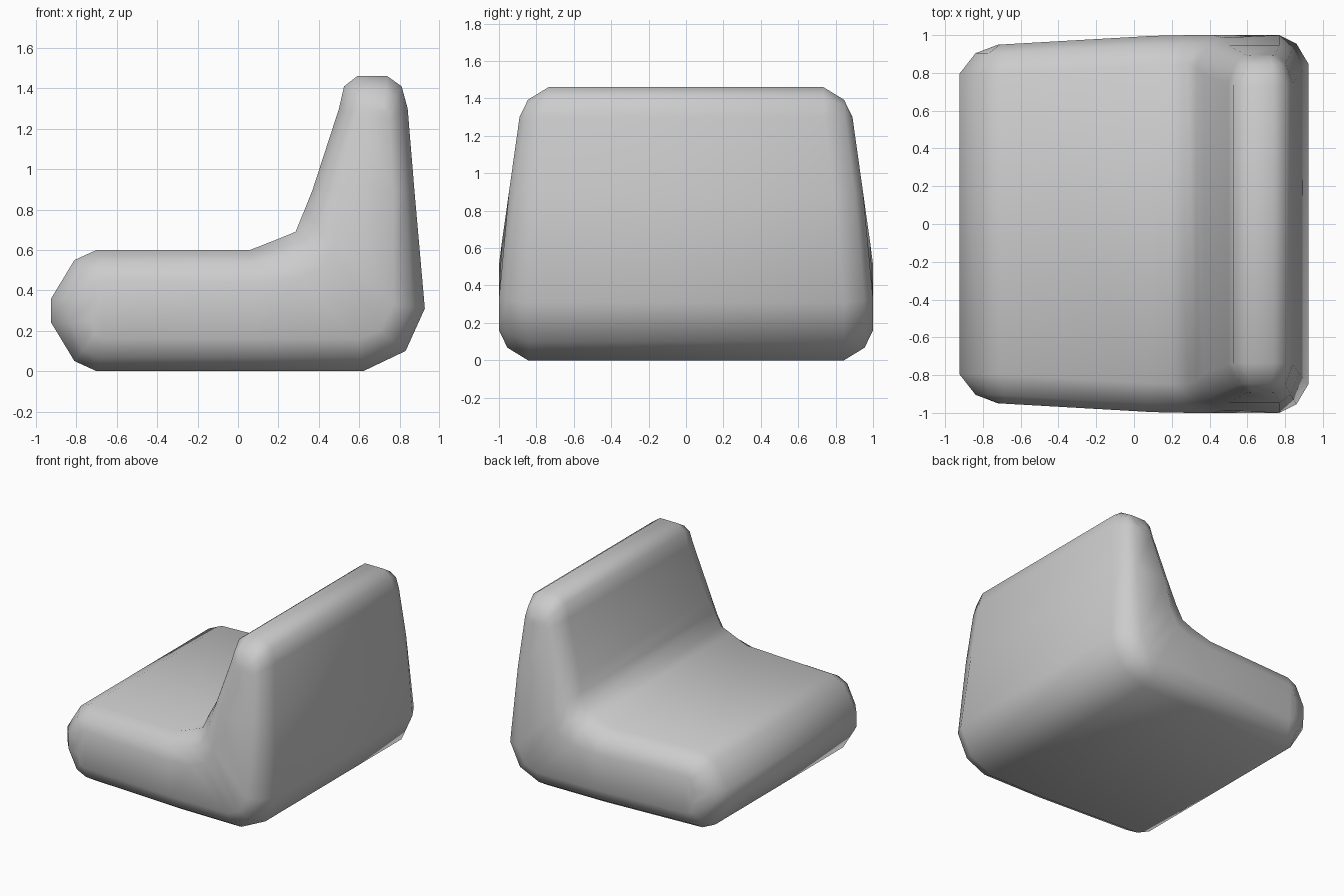
import bpy, bmesh

if "Cube" in bpy.data.objects:
    bpy.data.objects.remove(bpy.data.objects["Cube"])

# L-shaped side profile: each row pairs an outer (bottom/back) point with an
# inner (seat/backrest) point, followed by the matching core of the side face:
# (outer x, z), (inner x, z), (core outer x, z), (core inner x, z)
ROWS = [
    ((-.925, .24), (-.925, .36), (-.72, .25), (-.72, .35)),
    ((-.81, .05), (-.81, .55), (-.71, .18), (-.71, .43)),
    ((-.70, 0), (-.70, .60), (-.67, .16), (-.67, .45)),
    ((.10, 0), (.06, .60), (.10, .16), (.10, .44)),
    ((.62, 0), (.20, .655), (.60, .16), (.30, .46)),
    ((.83, .10), (.285, .69), (.70, .20), (.42, .51)),
    ((.925, .31), (.33, .80), (.77, .33), (.47, .62)),
    ((.873, .90), (.37, .90), (.77, .90), (.50, .90)),
    ((.84, 1.30), (.50, 1.30), (.75, 1.25), (.59, 1.25)),
    ((.81, 1.41), (.525, 1.41), (.74, 1.29), (.61, 1.29)),
    ((.74, 1.46), (.59, 1.46), (.72, 1.30), (.63, 1.30)),
]
profile = [r[0] for r in ROWS] + [r[1] for r in reversed(ROWS)]
core = [r[2] for r in ROWS] + [r[3] for r in reversed(ROWS)]
N = len(profile)


def half_width(x, z):
    """Side faces taper towards the front and towards the top."""
    return 1 - .057 * max(0, .17 - x) - .141 * max(0, z - .52)


bm = bmesh.new()


def ring(t, drop, side):
    """Profile moved by t towards its core, set back by drop from the side face."""
    verts = []
    for (px, pz), (cx, cz) in zip(profile, core):
        y = side * (half_width(cx, cz) - drop)
        verts.append(bm.verts.new((px + (cx - px) * t, y, pz + (cz - pz) * t)))
    return verts


# Rounded rims on both sides joined by the long body
levels = [(1, 0), (.42, .045), (0, .155)]
rings = [ring(t, d, -1) for t, d in levels] + [ring(t, d, 1) for t, d in reversed(levels)]
for a, b in zip(rings, rings[1:]):
    for i in range(N):
        j = (i + 1) % N
        bm.faces.new((a[i], a[j], b[j], b[i]))

# Side faces as a strip of quads following the L
for end in (rings[0], rings[-1]):
    for i in range(len(ROWS) - 1):
        bm.faces.new((end[i], end[i + 1], end[N - 2 - i], end[N - 1 - i]))

bmesh.ops.recalc_face_normals(bm, faces=bm.faces)
for f in bm.faces:
    f.smooth = True
mesh = bpy.data.meshes.new("armless_seat")
bm.to_mesh(mesh)
bm.free()
seat = bpy.data.objects.new("armless_seat", mesh)
bpy.context.collection.objects.link(seat)
